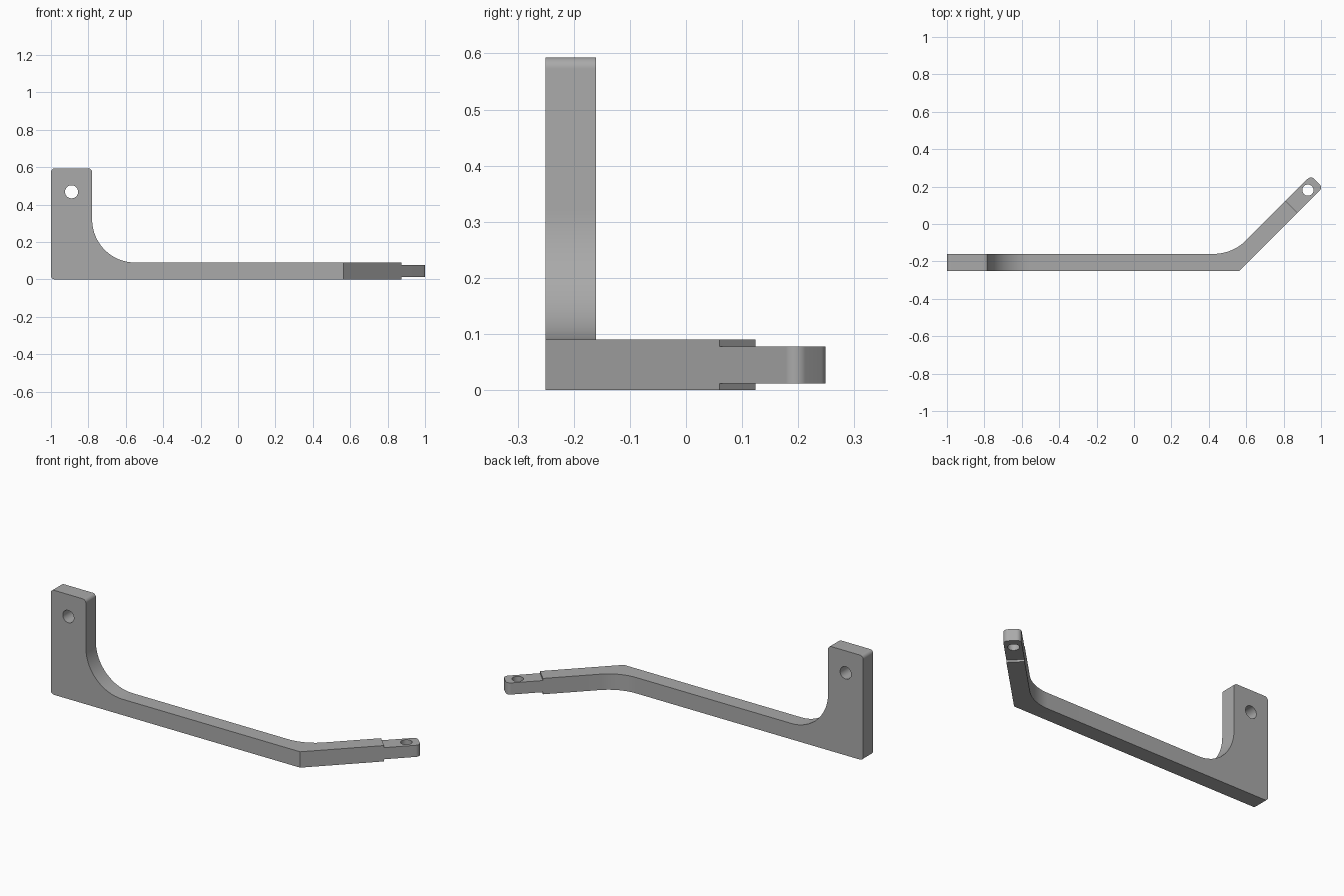
import bpy, bmesh, math
from mathutils import Vector

cube = bpy.data.objects.get("Cube")
if cube:
    bpy.data.objects.remove(cube, do_unlink=True)

metal = bpy.data.materials.new("plain grey")
GREY = (0.4, 0.4, 0.4, 1)
metal.use_nodes = True
metal.diffuse_color = GREY
metal.node_tree.nodes["Principled BSDF"].inputs["Base Color"].default_value = GREY


def rounded(corners, steps=16):
    """Outline from (x, y, radius) corners, each filleted with an arc."""
    out = []
    for i, (x, y, r) in enumerate(corners):
        p = Vector((x, y))
        if r == 0:
            out.append(p)
            continue
        a = (Vector(corners[i - 1][:2]) - p).normalized()
        b = (Vector(corners[(i + 1) % len(corners)][:2]) - p).normalized()
        half = a.angle(b) / 2
        centre = p + (a + b).normalized() * (r / math.sin(half))
        start = p + a * (r / math.tan(half)) - centre
        end = p + b * (r / math.tan(half)) - centre
        sweep = start.angle(end)
        for k in range(steps + 1):
            t = k / steps
            out.append(centre + (start * math.sin((1 - t) * sweep)
                                 + end * math.sin(t * sweep)) / math.sin(sweep))
    return out


def prism(name, outline, low, high, upright=False):
    """Extrude an outline along z, or along y when upright."""
    bm = bmesh.new()
    place = (lambda p: (p.x, low, p.y)) if upright else (lambda p: (p.x, p.y, low))
    face = bm.faces.new([bm.verts.new(place(p)) for p in outline])
    top = bmesh.ops.extrude_face_region(bm, geom=[face])["geom"]
    move = (0, high - low, 0) if upright else (0, 0, high - low)
    bmesh.ops.translate(bm, vec=move, verts=[v for v in top if isinstance(v, bmesh.types.BMVert)])
    bmesh.ops.recalc_face_normals(bm, faces=bm.faces)
    mesh = bpy.data.meshes.new(name)
    bm.to_mesh(mesh)
    bm.free()
    mesh.materials.append(metal)
    obj = bpy.data.objects.new(name, mesh)
    bpy.context.collection.objects.link(obj)
    return obj


def circle(x, y, r, n=40):
    return [Vector((x + r * math.cos(math.tau * k / n), y + r * math.sin(math.tau * k / n)))
            for k in range(n)]


def combine(obj, tool, operation):
    """Apply a boolean and remove the tool."""
    bpy.context.view_layer.objects.active = obj
    mod = obj.modifiers.new(operation, 'BOOLEAN')
    mod.operation, mod.object, mod.solver = operation, tool, 'EXACT'
    bpy.ops.object.modifier_apply(modifier=mod.name)
    bpy.data.objects.remove(tool, do_unlink=True)


# Bent arm with upright plate: side profile intersected with the bent plan
arm = prism("bent_arm", rounded([
    (-1, 0, 0.02), (1.1, 0, 0), (1.1, 0.09, 0), (-0.78, 0.09, 0.23),
    (-0.78, 0.593, 0.02), (-1, 0.593, 0.02)]), -0.5, 0.5, upright=True)
plan = prism("plan", rounded([
    (-1.1, -0.25, 0), (0.565, -0.25, 0), (0.875, 0.06, 0),
    (0.811, 0.124, 0), (0.527, -0.16, 0.25), (-1.1, -0.16, 0)]), -0.1, 0.7)
combine(arm, plan, 'INTERSECT')
combine(arm, prism("plate_hole", circle(-0.89, 0.468, 0.035), -0.5, 0.5, upright=True), 'DIFFERENCE')

# Thinner end tongue with a vertical hole
tongue = prism("end_tongue", rounded([
    (0.875, 0.06, 0), (1.01, 0.195, 0.025), (0.946, 0.259, 0.025), (0.811, 0.124, 0)]), 0.012, 0.078)
combine(tongue, prism("tongue_hole", circle(0.93, 0.181, 0.03), -0.1, 0.2), 'DIFFERENCE')

# Smooth curved walls, keep sharp edges
bpy.ops.object.select_all(action='DESELECT')
for obj in (arm, tongue):
    obj.select_set(True)
bpy.context.view_layer.objects.active = arm
bpy.ops.object.shade_smooth_by_angle(angle=math.radians(30))
